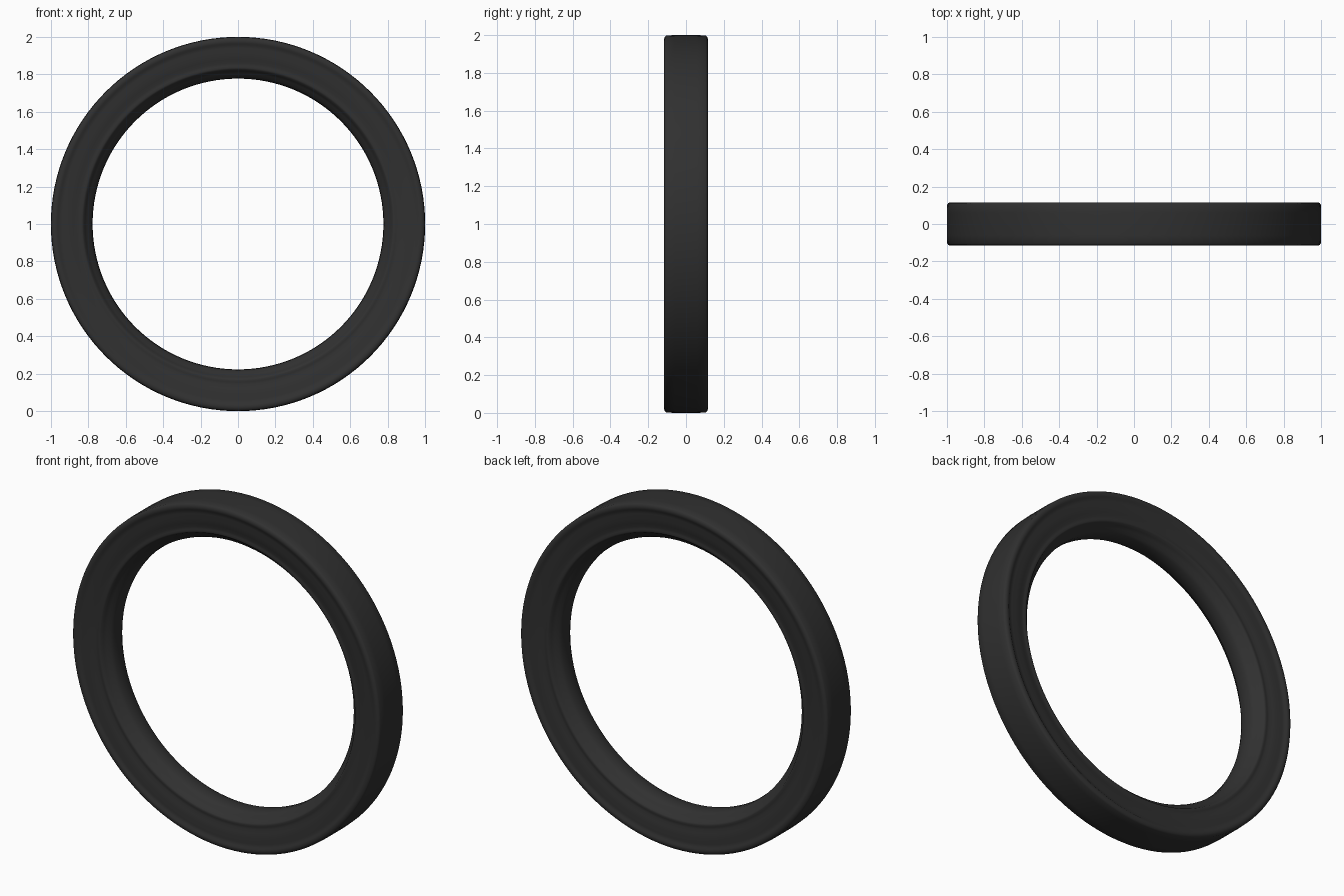
import bpy, bmesh, math

if "Cube" in bpy.data.objects:
    bpy.data.objects.remove(bpy.data.objects["Cube"])

# Half cross-section of the tyre: (radius, half width), tread centre to bead centre
HALF = [(1.0, 0.0), (1.0, 0.06), (0.998, 0.104), (0.992, 0.112), (0.98, 0.116),
        (0.966, 0.115), (0.958, 0.109), (0.94, 0.107), (0.91, 0.106), (0.88, 0.101),
        (0.86, 0.095), (0.845, 0.095), (0.835, 0.098), (0.826, 0.094), (0.818, 0.08),
        (0.806, 0.066), (0.79, 0.054), (0.78, 0.036), (0.777, 0.0)]
SEG = 128


def ring(name, profile):
    """Revolve a closed (radius, y) profile around the y axis."""
    bm = bmesh.new()
    loops = []
    for i in range(SEG):
        a = 2 * math.pi * i / SEG
        loops.append([bm.verts.new((r * math.cos(a), y, 1 + r * math.sin(a)))
                      for r, y in profile])
    n = len(profile)
    for i in range(SEG):
        p, q = loops[i], loops[(i + 1) % SEG]
        for j in range(n):
            k = (j + 1) % n
            bm.faces.new((p[j], p[k], q[k], q[j]))
    bmesh.ops.recalc_face_normals(bm, faces=bm.faces)
    mesh = bpy.data.meshes.new(name)
    bm.to_mesh(mesh)
    bm.free()
    obj = bpy.data.objects.new(name, mesh)
    bpy.context.collection.objects.link(obj)
    return obj


# Tyre: mirrored profile, smooth black rubber
profile = HALF + [(r, -y) for r, y in reversed(HALF[1:-1])]
tyre = ring("tyre", profile)
rubber = bpy.data.materials.new("black_rubber")
rubber.diffuse_color = (0.03, 0.03, 0.03, 1)
rubber.use_nodes = True
rubber.node_tree.nodes["Principled BSDF"].inputs["Base Color"].default_value = rubber.diffuse_color
tyre.data.materials.append(rubber)
bpy.context.view_layer.objects.active = tyre
tyre.select_set(True)
bpy.ops.object.shade_smooth_by_angle(angle=math.radians(50))
